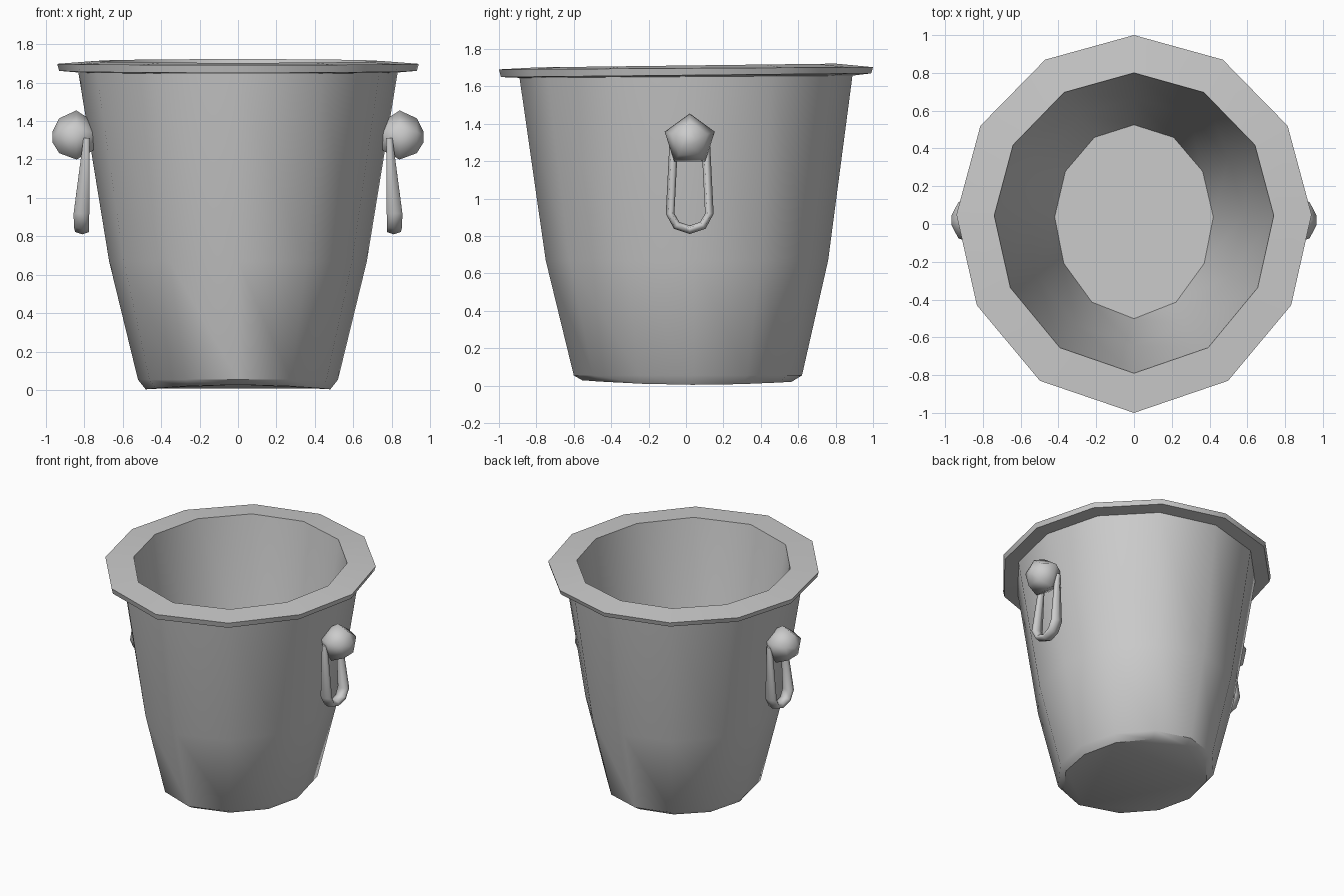
import bpy
import bmesh
import math

cube = bpy.data.objects.get("Cube")
if cube:
    bpy.data.objects.remove(cube, do_unlink=True)

# One plain grey metal
metal = bpy.data.materials.new("grey metal")
metal.use_nodes = True
grey = (0.6, 0.6, 0.6, 1)
metal.diffuse_color = grey
metal.node_tree.nodes["Principled BSDF"].inputs["Base Color"].default_value = grey


def skin(name, rings, angle, cap_start=True, cap_end=True):
    """Join equal rings of points into one smooth-shaded surface."""
    bm = bmesh.new()
    loops = [[bm.verts.new(p) for p in ring] for ring in rings]
    n = len(loops[0])
    for a, b in zip(loops, loops[1:]):
        for i in range(n):
            j = (i + 1) % n
            bm.faces.new((a[i], a[j], b[j], b[i]))
    if cap_start:
        bm.faces.new(loops[0][::-1])
    if cap_end:
        bm.faces.new(loops[-1])
    bmesh.ops.recalc_face_normals(bm, faces=bm.faces[:])
    mesh = bpy.data.meshes.new(name)
    bm.to_mesh(mesh)
    bm.free()
    mesh.materials.append(metal)
    obj = bpy.data.objects.new(name, mesh)
    bpy.context.collection.objects.link(obj)
    bpy.ops.object.select_all(action="DESELECT")
    obj.select_set(True)
    bpy.context.view_layer.objects.active = obj
    bpy.ops.object.shade_smooth_by_angle(angle=math.radians(angle))
    return obj


# Twelve-sided, slightly uneven outline, mirrored across x
half = [(0.5, 0.87), (0.865, 0.52), (1, 0.05), (0.885, -0.43), (0.53, -0.83)]
outline = [(0, 1)] + half + [(0, -1)] + [(-x, y) for x, y in reversed(half)]


def ring(sx, sy, z, shift=0.0, tilt=0.0, bow=0.0):
    return [(x * sx, y * sy + shift, z + tilt * y + bow * y * y) for x, y in outline]


# Bucket: base, outer wall, rim, inner wall, floor
skin("bucket", [
    ring(0.48, 0.56, 0.005, 0.005, -0.004, 0.02),
    ring(0.52, 0.61, 0.055, 0.01),
    ring(0.67, 0.755, 0.67, 0.005),
    ring(0.83, 0.89, 1.652, 0.0, 0.006),
    ring(0.93, 0.99, 1.66, 0.0, 0.01),
    ring(0.94, 1.0, 1.697, 0.0, 0.006),
    ring(0.74, 0.795, 1.712, 0.005, 0.01),
    ring(0.58, 0.655, 0.68, 0.01),
    ring(0.42, 0.513, 0.09, 0.012),
], 40)

# Side handles: five-sided knob with a hanging loop
HANDLE_Y = 0.02
knob_profile = [(0.73, 0.03), (0.755, 0.085), (0.84, 0.141), (0.93, 0.1), (0.965, 0.03)]
# Loop path: sideways offset, height, centre x, half depth in x
loop_half = [(-0.085, 1.31, 0.787, 0.019), (-0.105, 0.92, 0.814, 0.047),
             (-0.07, 0.857, 0.814, 0.045)]
loop_path = loop_half + [(0, 0.834, 0.81, 0.042)] + \
    [(-y, z, x, d) for y, z, x, d in reversed(loop_half)]


def loop_rings(side):
    rings = []
    for i, (y, z, x, depth) in enumerate(loop_path):
        a = loop_path[max(i - 1, 0)]
        b = loop_path[min(i + 1, len(loop_path) - 1)]
        dy, dz = b[0] - a[0], b[1] - a[1]
        length = math.hypot(dy, dz)
        ny, nz = -dz / length, dy / length
        section = []
        for k in range(6):
            t = math.tau * k / 6
            w = 0.023 * math.cos(t)
            section.append((side * (x + depth * math.sin(t)),
                            HANDLE_Y + y + ny * w, z + nz * w))
        rings.append(section)
    return rings


for label, side in (("left", 1), ("right", -1)):
    knob = []
    for x, r in knob_profile:
        knob.append([(side * x, HANDLE_Y + r * math.sin(math.tau * k / 5),
                      1.314 + r * math.cos(math.tau * k / 5)) for k in range(5)])
    skin(label + "_handle_knob", knob, 180)
    skin(label + "_handle_loop", loop_rings(side), 80)
